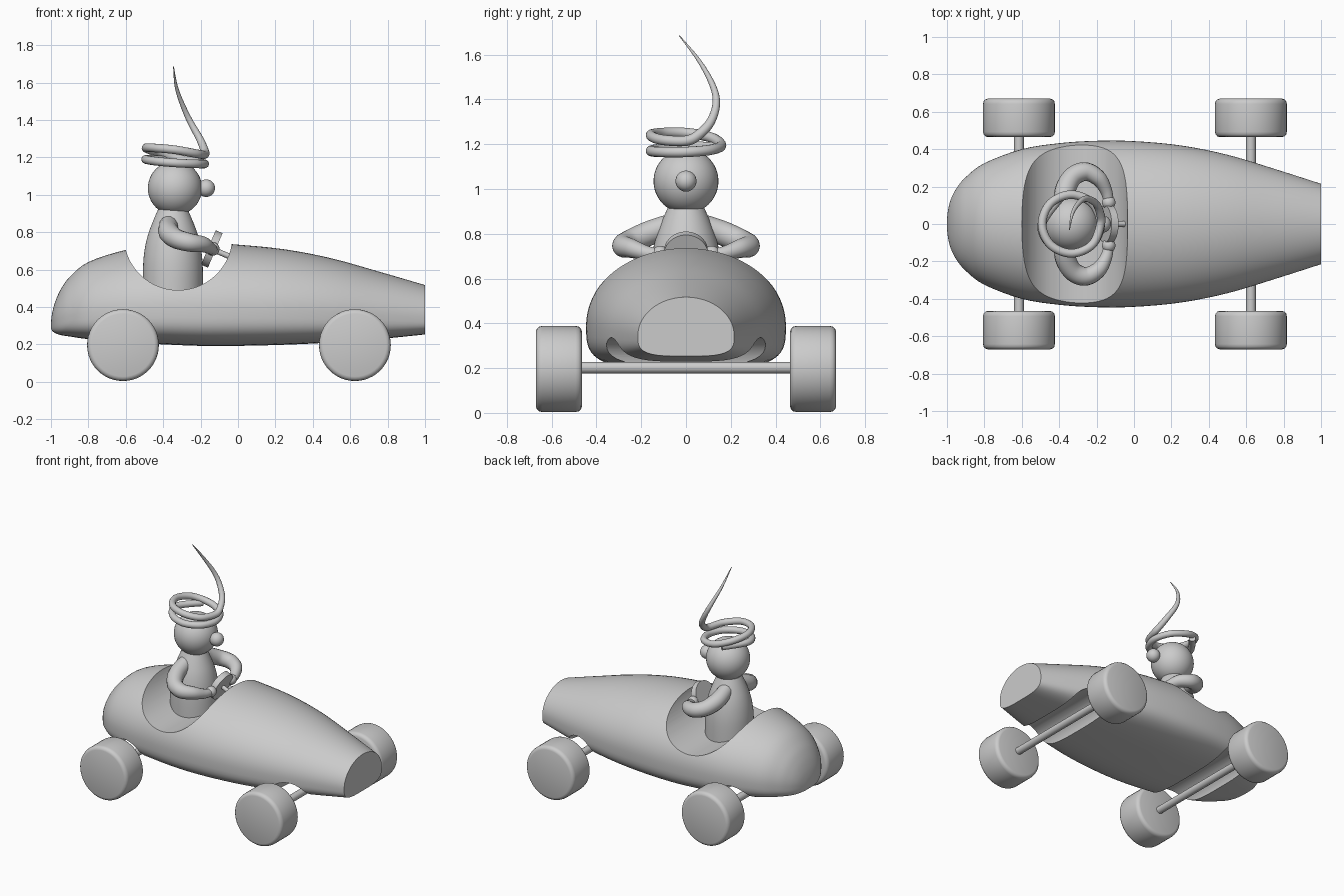
import bpy, bmesh, math
from mathutils import Vector

if "Cube" in bpy.data.objects:
    bpy.data.objects.remove(bpy.data.objects["Cube"])

grey = bpy.data.materials.new("plain grey")
grey.diffuse_color = (0.6, 0.6, 0.6, 1)
grey.use_nodes = True
grey.node_tree.nodes["Principled BSDF"].inputs["Base Color"].default_value = grey.diffuse_color


def catmull(rows, steps):
    """Smooth interpolation through rows of numbers."""
    out = []
    for i in range(len(rows) - 1):
        a, b = rows[max(i - 1, 0)], rows[i]
        c, d = rows[i + 1], rows[min(i + 2, len(rows) - 1)]
        for s in range(steps):
            t = s / steps
            out.append([0.5 * (2 * q + (r - p) * t + (2 * p - 5 * q + 4 * r - u) * t * t
                               + (3 * q - p - 3 * r + u) * t ** 3)
                        for p, q, r, u in zip(a, b, c, d)])
    out.append(list(rows[-1]))
    return out


def finish(obj, angle=40):
    obj.data.materials.clear()
    obj.data.materials.append(grey)
    bpy.ops.object.select_all(action='DESELECT')
    obj.select_set(True)
    bpy.context.view_layer.objects.active = obj
    bpy.ops.object.shade_smooth_by_angle(angle=math.radians(angle))
    return obj


def from_rings(name, rings, angle=40):
    """Skin a list of equal closed rings and cap the ends."""
    bm = bmesh.new()
    vs = [[bm.verts.new(p) for p in ring] for ring in rings]
    n = len(vs[0])
    for a, b in zip(vs, vs[1:]):
        for i in range(n):
            j = (i + 1) % n
            bm.faces.new((a[i], a[j], b[j], b[i]))
    bm.faces.new(vs[0])
    bm.faces.new(vs[-1])
    bmesh.ops.recalc_face_normals(bm, faces=bm.faces)
    me = bpy.data.meshes.new(name)
    bm.to_mesh(me)
    bm.free()
    obj = bpy.data.objects.new(name, me)
    bpy.context.collection.objects.link(obj)
    return finish(obj, angle)


def lathe(name, profile, origin, axis, n=48):
    """Revolve (radius, offset) pairs about an axis through origin."""
    axis = Vector(axis).normalized()
    rot = Vector((0, 0, 1)).rotation_difference(axis)
    rings = [[Vector(origin) + rot @ Vector((r * math.cos(2 * math.pi * k / n),
                                             r * math.sin(2 * math.pi * k / n), h))
              for k in range(n)] for r, h in profile]
    return from_rings(name, rings)


def ball(name, centre, r):
    bpy.ops.mesh.primitive_uv_sphere_add(segments=40, ring_count=24, radius=r, location=centre)
    obj = bpy.context.object
    obj.name = name
    return finish(obj)


def tube(name, points):
    """Tapered tube along (x, y, z, radius) points."""
    pts = catmull(points, 8)
    cu = bpy.data.curves.new(name, 'CURVE')
    cu.dimensions = '3D'
    cu.bevel_depth = 1
    cu.bevel_resolution = 5
    cu.use_fill_caps = True
    sp = cu.splines.new('POLY')
    sp.points.add(len(pts) - 1)
    for p, q in zip(sp.points, pts):
        p.co = (q[0], q[1], q[2], 1)
        p.radius = max(q[3], 0.001)
    obj = bpy.data.objects.new(name, cu)
    bpy.context.collection.objects.link(obj)
    bpy.ops.object.select_all(action='DESELECT')
    obj.select_set(True)
    bpy.context.view_layer.objects.active = obj
    bpy.ops.object.convert(target='MESH')
    return finish(bpy.context.object, 60)


# Car body: stations of x, half width, bottom z, widest z, top z
stations = [
    (-1.0, .02, .292, .302, .315), (-.995, .07, .275, .31, .36), (-.98, .13, .262, .33, .42),
    (-.95, .19, .25, .34, .49), (-.9, .25, .242, .355, .56), (-.8, .325, .228, .37, .64),
    (-.6, .40, .21, .385, .705), (-.4, .432, .2, .39, .735), (-.2, .445, .192, .39, .745),
    (0, .443, .192, .39, .733), (.25, .42, .198, .385, .708), (.5, .37, .21, .375, .66),
    (.75, .295, .228, .36, .59), (1, .215, .253, .345, .517)]
N = 72
rings = []
for x, hw, zb, zm, zt in catmull(stations, 4):
    ring = []
    for k in range(N):
        c, s = math.cos(2 * math.pi * k / N), math.sin(2 * math.pi * k / N)
        e = 1 if s >= 0 else 2 / 3.5          # round top, squarer flat belly
        y = hw * math.copysign(abs(c) ** e, c)
        z = zm + ((zt - zm) * s if s >= 0 else -(zm - zb) * abs(s) ** e)
        ring.append((x, y, z))
    rings.append(ring)
body = from_rings("car_body", rings)

# Cockpit scoop and axle channels cut across the body
WHEEL_X = (-.615, .625)
WHEEL_Z = .196
cuts = [(-.32, .78, .29)] + [(x, WHEEL_Z, .14) for x in WHEEL_X]
for cx, cz, r in cuts:
    cutter = lathe("cutter", [(r, -.8), (r, .8)], (cx, 0, cz), (0, 1, 0), 80)
    cutter.hide_render = True
    mod = body.modifiers.new("cut", 'BOOLEAN')
    mod.operation = 'DIFFERENCE'
    mod.solver = 'EXACT'
    mod.object = cutter
    bpy.context.view_layer.objects.active = body
    bpy.ops.object.modifier_apply(modifier=mod.name)
    bpy.data.objects.remove(cutter)
finish(body, 35)

# Wheels and axles
tyre = [(.168, 0), (.180, .004), (.189, .014), (.192, .028),
        (.192, .177), (.189, .191), (.180, .201), (.168, .205)]
for end, x in zip(("rear", "front"), WHEEL_X):
    lathe(end + "_axle", [(.026, -.5), (.026, .5)], (x, 0, .202), (0, 1, 0), 24)
    for side, s in (("left", 1), ("right", -1)):
        lathe(f"{end}_{side}_wheel", tyre, (x, s * .465, WHEEL_Z), (0, s, 0))

# Driver torso, head and nose
torso = [(.16, .4), (.16, .6), (.152, .7), (.135, .78), (.11, .85), (.08, .92)]
lathe("torso", catmull(torso, 4), (-.348, 0, 0), (0, 0, 1))
ball("head", (-.337, 0, 1.035), .145)
ball("nose", (-.17, 0, 1.035), .047)

# Arms and hands
arm = [(-.37, .07, .84, .05), (-.37, .17, .80, .056), (-.33, .25, .765, .053),
       (-.26, .28, .745, .05), (-.19, .245, .735, .043), (-.15, .18, .715, .033),
       (-.135, .12, .705, .027)]
for side, s in (("left", 1), ("right", -1)):
    tube(side + "_arm", [(x, s * y, z, r) for x, y, z, r in arm])
    ball(side + "_hand", (-.135, s * .115, .71), .036)

# Steering wheel and column
lathe("steering_wheel", [(.1, -.02), (.1, .02)], (-.14, 0, .71), (.92, 0, -.39))
lathe("steering_column", [(.015, 0), (.015, .16)], (-.14, 0, .71), (.92, 0, -.39), 20)

# Coiled hair ending in a tall wisp
coil_z = {-250: 1.185, -180: 1.19, -135: 1.18, -90: 1.17, -45: 1.165, 0: 1.165, 45: 1.175,
          90: 1.195, 135: 1.23, 180: 1.25, 225: 1.25, 270: 1.24, 315: 1.22, 360: 1.215}
hair = [(-.335 + .157 * math.cos(math.radians(a)), .157 * math.sin(math.radians(a)), z, .023)
        for a, z in coil_z.items()]
hair += [(-.182, .06, 1.245, .022), (-.205, .11, 1.30, .020), (-.25, .135, 1.38, .017),
         (-.288, .12, 1.46, .014), (-.328, .06, 1.57, .009), (-.345, -.03, 1.685, .002)]
tube("coiled_hair", hair)
